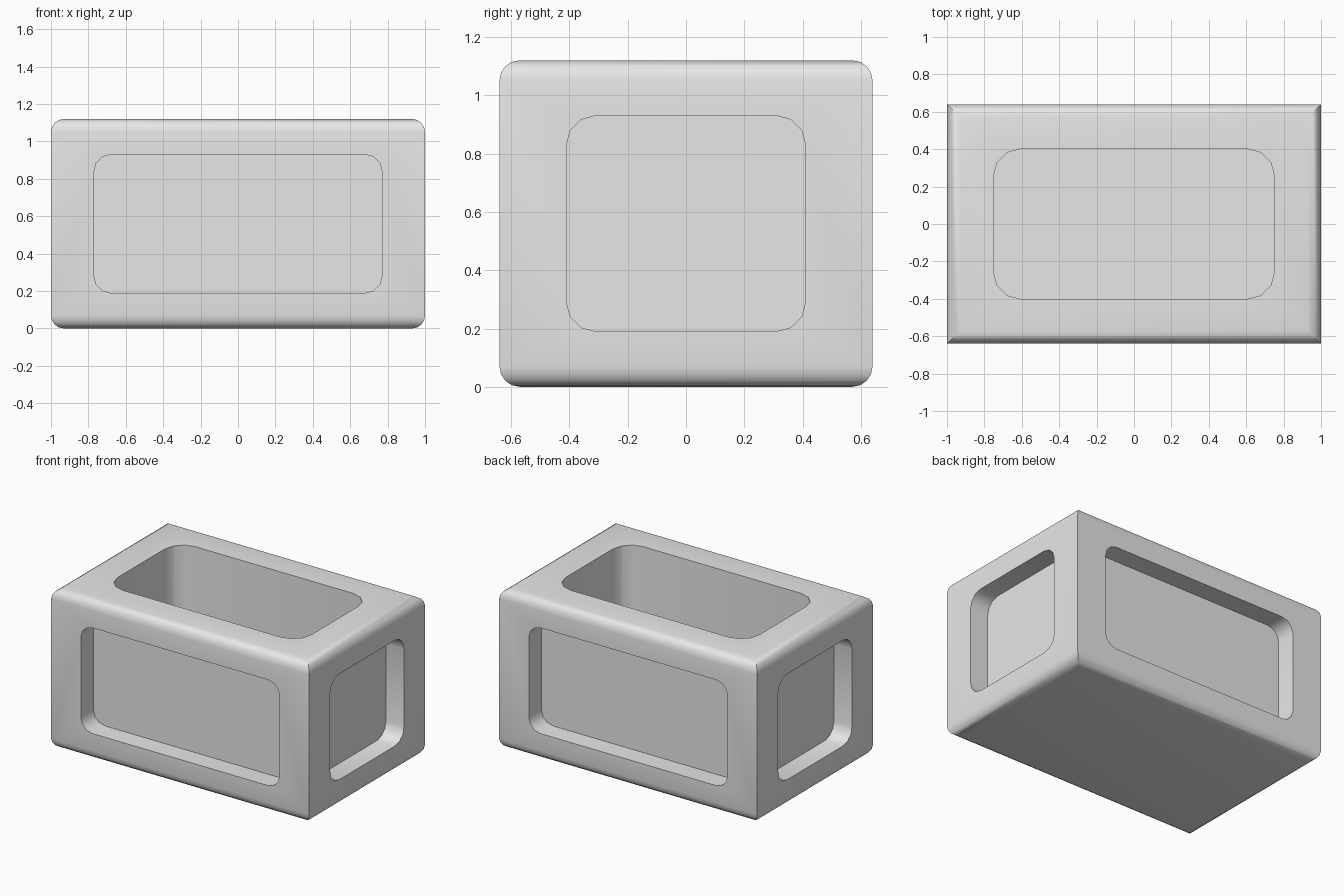
import bpy, bmesh, math
from mathutils import Matrix, Vector

cube = bpy.data.objects.get("Cube")
if cube:
    bpy.data.objects.remove(cube, do_unlink=True)

HX, HY, HEIGHT = 1.0, 0.64, 1.12
EDGE = 0.07      # rounding of the top and bottom rims
RECESS = 0.14    # depth of the side panels
FLOOR = 0.14     # height of the basin floor

grey = bpy.data.materials.new("light_grey")
grey.use_nodes = True
colour = (0.8, 0.8, 0.8, 1)
grey.diffuse_color = colour
grey.node_tree.nodes["Principled BSDF"].inputs["Base Color"].default_value = colour


def loft(name, rings):
    """Skin a stack of closed rings and cap both ends."""
    bm = bmesh.new()
    rows = [[bm.verts.new(p) for p in ring] for ring in rings]
    n = len(rows[0])
    for low, high in zip(rows, rows[1:]):
        for i in range(n):
            j = (i + 1) % n
            bm.faces.new((low[i], low[j], high[j], high[i]))
    bm.faces.new(rows[0][::-1])
    bm.faces.new(rows[-1])
    bmesh.ops.recalc_face_normals(bm, faces=bm.faces)
    mesh = bpy.data.meshes.new(name)
    bm.to_mesh(mesh)
    bm.free()
    mesh.materials.append(grey)
    obj = bpy.data.objects.new(name, mesh)
    bpy.context.collection.objects.link(obj)
    return obj


def rounded_outline(hw, hh, r, steps=3):
    """Rectangle with rounded corners, as 2D points."""
    pts = []
    for k, (sx, sy) in enumerate(((1, 1), (-1, 1), (-1, -1), (1, -1))):
        for i in range(steps + 1):
            a = math.pi / 2 * (k + i / steps)
            pts.append((sx * (hw - r) + r * math.cos(a), sy * (hh - r) + r * math.sin(a)))
    return pts


def cutter(name, hw, hh, r, depth, matrix):
    """Rounded prism reaching from -depth to beyond the surface along local z."""
    outline = rounded_outline(hw, hh, r)
    return loft(name, [[matrix @ Vector((x, y, z)) for x, y in outline] for z in (-depth, 0.2)])


# Solid block with rounded top and bottom rims and crisp upright corners
profile = []
for i in range(5):
    a = math.pi / 2 * i / 4
    profile.append((EDGE * (1 - math.sin(a)), EDGE * (1 - math.cos(a))))
profile += [(inset, HEIGHT - z) for inset, z in reversed(profile)]
rings = [[(sx * (HX - inset), sy * (HY - inset), z)
          for sx, sy in ((1, 1), (-1, 1), (-1, -1), (1, -1))] for inset, z in profile]
body = loft("planter_block", rings)

# Cutters for the four side panels and the top basin
cutters = [cutter("basin_cutter", 0.75, 0.4, 0.14, HEIGHT - FLOOR,
                  Matrix.Translation((0, 0, HEIGHT)))]
for k in range(4):
    long_side = k % 2 == 0
    turn = Matrix.Rotation(math.pi / 2 * k, 4, 'Z')
    place = Matrix.Translation((0, -(HY if long_side else HX), HEIGHT / 2))
    tilt = Matrix.Rotation(math.pi / 2, 4, 'X')
    cutters.append(cutter("panel_cutter", 0.77 if long_side else 0.41, 0.37,
                          0.09 if long_side else 0.1, RECESS, turn @ place @ tilt))

# Carve the block, then drop the cutters
bpy.ops.object.select_all(action='DESELECT')
body.select_set(True)
bpy.context.view_layer.objects.active = body
for tool in cutters:
    tool.hide_render = True
    mod = body.modifiers.new("carve", 'BOOLEAN')
    mod.operation = 'DIFFERENCE'
    mod.solver = 'EXACT'
    mod.object = tool
    bpy.ops.object.modifier_apply(modifier=mod.name)
    bpy.data.objects.remove(tool, do_unlink=True)

bpy.ops.object.shade_smooth_by_angle(angle=math.radians(40))
